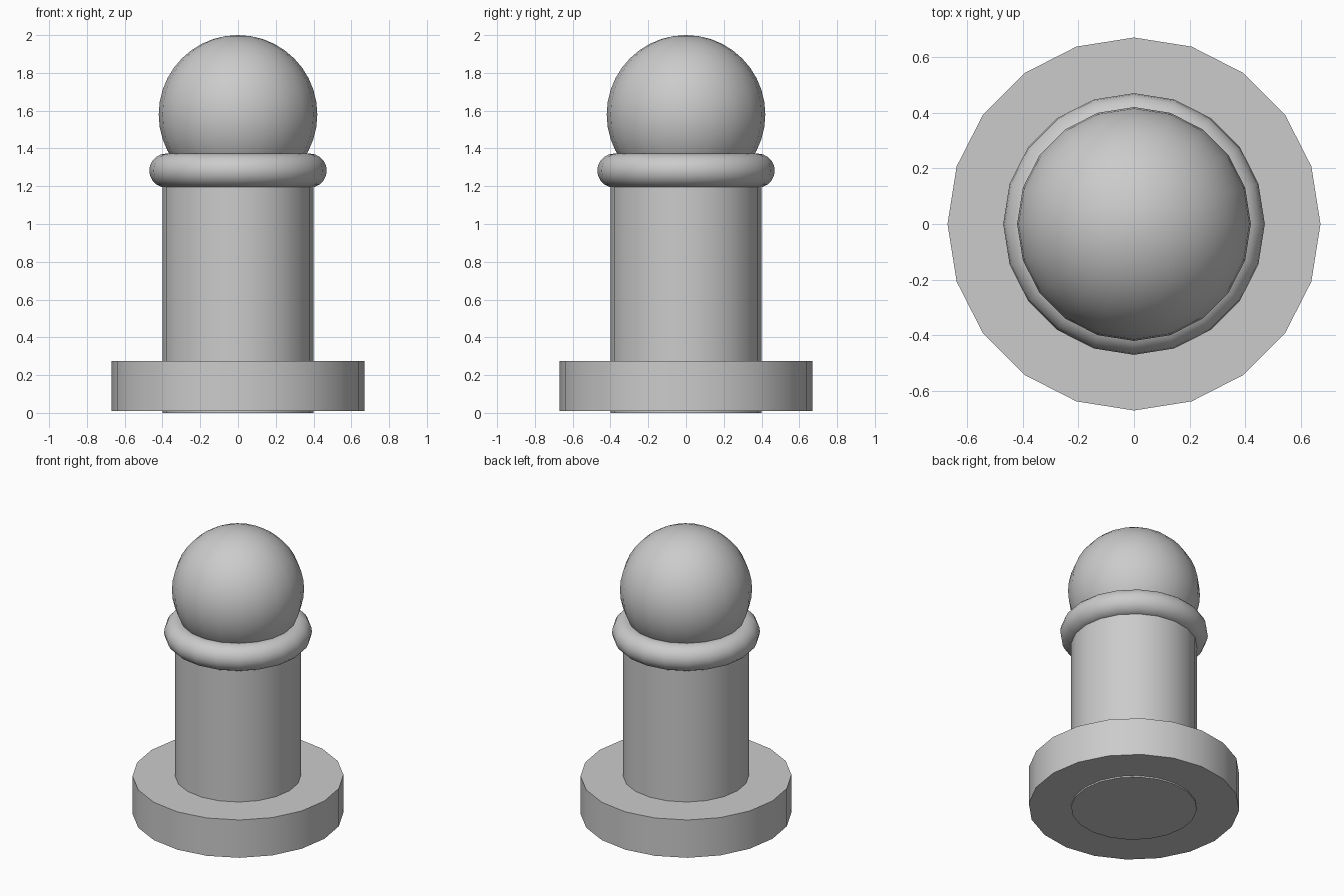
import bpy
import math

cube = bpy.data.objects.get("Cube")
if cube:
    bpy.data.objects.remove(cube, do_unlink=True)

SIDES = 20

# Single stone colour
stone = bpy.data.materials.new("light_grey")
stone.use_nodes = True
colour = (0.6, 0.6, 0.6, 1)
stone.diffuse_color = colour
stone.node_tree.nodes["Principled BSDF"].inputs["Base Color"].default_value = colour


def finish(name):
    """Name, colour and shade the part just added."""
    part = bpy.context.object
    part.name = part.data.name = name
    part.data.materials.clear()
    part.data.materials.append(stone)
    bpy.ops.object.shade_smooth_by_angle(angle=math.radians(35))
    return part


def drum(name, radius, bottom, top):
    bpy.ops.mesh.primitive_cylinder_add(
        vertices=SIDES, radius=radius, depth=top - bottom,
        location=(0, 0, (bottom + top) / 2))
    return finish(name)


# Wide foot and the column running through it
drum("base", 0.67, 0.01, 0.275)
drum("column", 0.4, 0, 1.28)

# Rounded collar around the column top
bpy.ops.mesh.primitive_torus_add(
    major_segments=SIDES, minor_segments=SIDES,
    major_radius=0.38, minor_radius=0.09, location=(0, 0, 1.283))
finish("collar")

# Ball resting in the collar
bpy.ops.mesh.primitive_uv_sphere_add(
    segments=SIDES, ring_count=SIDES, radius=0.42, location=(0, 0, 1.58))
finish("ball")
